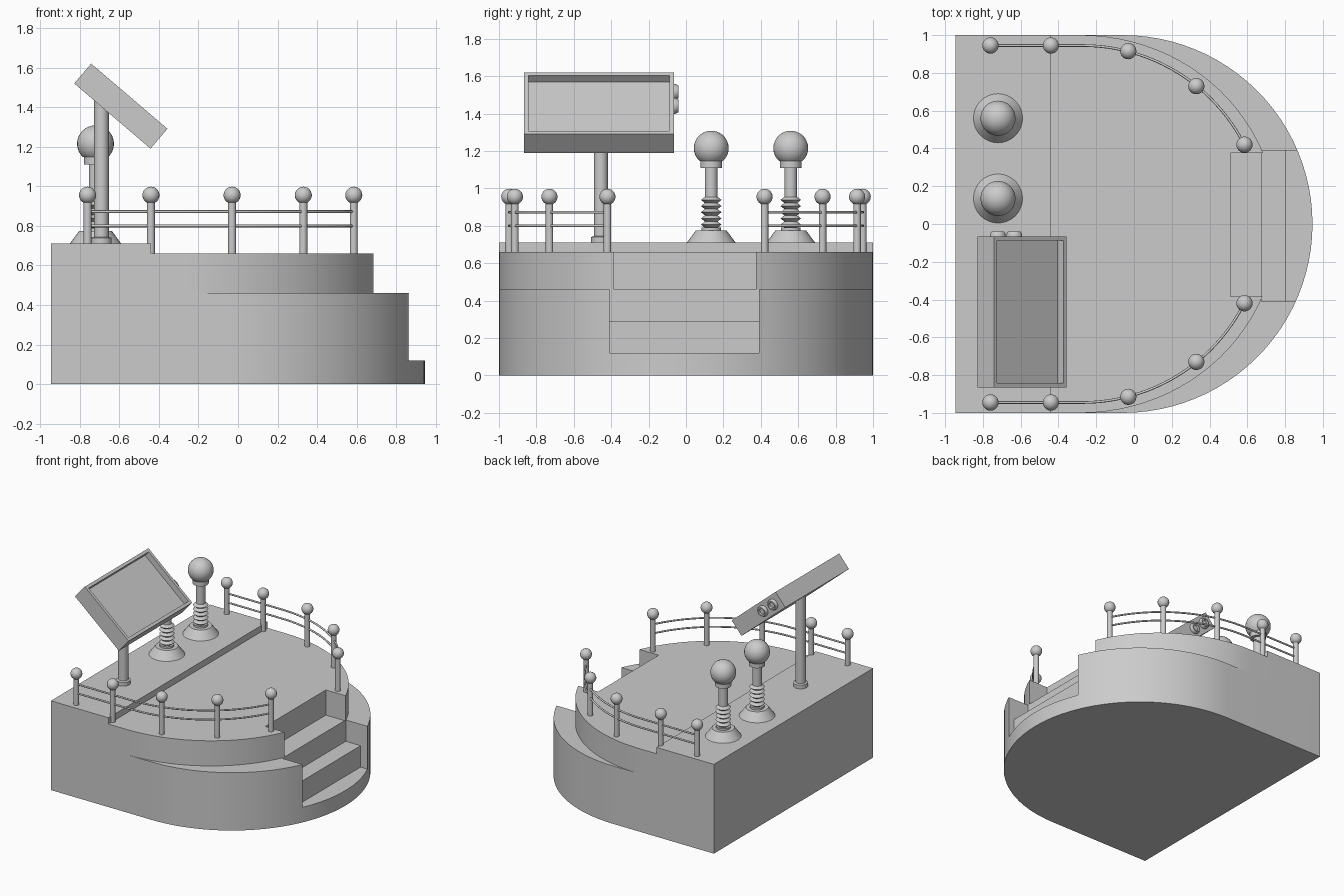
import bpy, bmesh, math
from mathutils import Vector, Matrix

if "Cube" in bpy.data.objects:
    bpy.data.objects.remove(bpy.data.objects["Cube"])

grey = bpy.data.materials.new("plain_grey")
grey.diffuse_color = (0.6, 0.6, 0.6, 1)
grey.use_nodes = True
grey.node_tree.nodes["Principled BSDF"].inputs["Base Color"].default_value = grey.diffuse_color


def finish(name, bm, angle=30):
    """Turn a bmesh into a named, coloured, smooth-by-angle object."""
    bmesh.ops.recalc_face_normals(bm, faces=bm.faces[:])
    me = bpy.data.meshes.new(name)
    bm.to_mesh(me)
    bm.free()
    me.materials.append(grey)
    ob = bpy.data.objects.new(name, me)
    bpy.context.collection.objects.link(ob)
    smooth(ob, angle)
    return ob


def smooth(ob, angle=30):
    bpy.ops.object.select_all(action='DESELECT')
    ob.select_set(True)
    bpy.context.view_layer.objects.active = ob
    bpy.ops.object.shade_smooth_by_angle(angle=math.radians(angle))


def box(name, lo, hi):
    lo, hi = Vector(lo), Vector(hi)
    bm = bmesh.new()
    size = hi - lo
    bmesh.ops.create_cube(bm, size=1, matrix=Matrix.Translation((lo + hi) / 2) @ Matrix.Diagonal((*size, 1)))
    return finish(name, bm)


def d_block(name, cx, rx, z0, z1, n=48):
    """Prism with a flat back and a half-elliptical nose."""
    pts = [(-0.945, -1)]
    for i in range(n + 1):
        a = -math.pi / 2 + math.pi * i / n
        pts.append((cx + rx * math.cos(a), math.sin(a)))
    pts.append((-0.945, 1))
    bm = bmesh.new()
    f = bm.faces.new([bm.verts.new((x, y, z0)) for x, y in pts])
    ext = bmesh.ops.extrude_face_region(bm, geom=[f], use_keep_orig=True)
    top = [v for v in ext['geom'] if isinstance(v, bmesh.types.BMVert)]
    bmesh.ops.translate(bm, verts=top, vec=(0, 0, z1 - z0))
    return finish(name, bm)


def cut(ob, lo, hi):
    """Carve a box-shaped notch out of an object."""
    cutter = box("cutter", lo, hi)
    mod = ob.modifiers.new("notch", 'BOOLEAN')
    mod.operation, mod.solver, mod.object = 'DIFFERENCE', 'EXACT', cutter
    bpy.context.view_layer.objects.active = ob
    bpy.ops.object.modifier_apply(modifier=mod.name)
    bpy.data.objects.remove(cutter)
    smooth(ob)


def lathe(name, profile, matrix, n=32, angle=30):
    """Spin a (radius, height) profile about local z."""
    bm = bmesh.new()
    verts = [bm.verts.new((r, 0, z)) for r, z in profile]
    edges = [bm.edges.new(p) for p in zip(verts, verts[1:])]
    bmesh.ops.spin(bm, geom=verts + edges, cent=(0, 0, 0), axis=(0, 0, 1),
                   angle=2 * math.pi, steps=n, use_duplicate=False)
    bmesh.ops.remove_doubles(bm, verts=bm.verts[:], dist=1e-5)
    bmesh.ops.transform(bm, matrix=matrix, verts=bm.verts[:])
    return finish(name, bm, angle)


def ball(r, z, start, n=12):
    """Profile of a ball from a start angle above its south pole to the top."""
    return [(r * math.sin(a), z - r * math.cos(a))
            for a in (start + (math.pi - start) * i / n for i in range(n + 1))]


# Lower platform with two steps carved in its nose
base = d_block("lower_platform", -0.06, 1.005, 0, 0.46)
cut(base, (0.805, -0.41, 0.12), (1.2, 0.39, 0.7))
cut(base, (0.675, -0.41, 0.29), (1.2, 0.39, 0.7))

# Upper platform with the top step, and the raised back floor
deck = d_block("upper_platform", -0.28, 1.04, 0.46, 0.66)
cut(deck, (0.51, -0.385, 0.4), (1.2, 0.375, 0.9))
box("raised_floor", (-0.945, -1, 0.66), (-0.44, 1, 0.71))

# Railings on both sides
posts = [(-0.76, 0.945), (-0.44, 0.945), (-0.03, 0.915), (0.33, 0.73), (0.585, 0.42)]
end = math.acos(0.42 / 0.945)
path = [(-0.76, 0.945), (-0.44, 0.945)]
path += [(-0.275 + 0.958 * math.sin(end * i / 24), 0.945 * math.cos(end * i / 24)) for i in range(25)]
for side, label in ((1, "left"), (-1, "right")):
    for i, (x, y) in enumerate(posts):
        lathe(f"{label}_rail_post_{i + 1}",
              [(0, 0.66), (0.02, 0.66), (0.02, 0.92)] + ball(0.043, 0.955, 0.5),
              Matrix.Translation((x, side * y, 0)), 20)
    for z, level in ((0.80, "lower"), (0.872, "upper")):
        cu = bpy.data.curves.new("rail", 'CURVE')
        cu.dimensions, cu.bevel_depth, cu.bevel_resolution = '3D', 0.007, 2
        sp = cu.splines.new('POLY')
        sp.points.add(len(path) - 1)
        for p, (x, y) in zip(sp.points, path):
            p.co = (x, side * y, z, 1)
        cu.materials.append(grey)
        ob = bpy.data.objects.new(f"{label}_{level}_rail", cu)
        bpy.context.collection.objects.link(ob)

# Two spring-loaded levers with ball tops
lever = [(0, 0.71), (0.13, 0.71), (0.082, 0.775), (0.052, 0.775), (0.052, 0.79)]
for i in range(5):
    z = 0.79 + i * 0.033
    lever += [(0.034, z), (0.055, z + 0.0165)]
lever += [(0.034, 0.955), (0.034, 1.11), (0.058, 1.11), (0.058, 1.155)]
lever += ball(0.093, 1.215, 0.75, 16)
for i, y in enumerate((0.56, 0.135)):
    lathe(f"spring_lever_{i + 1}", lever, Matrix.Translation((-0.72, y, 0)))

# Screen pole with foot collar
lathe("screen_pole", [(0, 0.71), (0.052, 0.71), (0.052, 0.74), (0.037, 0.745), (0.037, 1.45), (0, 1.45)],
      Matrix.Translation((-0.69, -0.455, 0)))

# Tilted screen box with a recessed face
tilt = Matrix.Translation((-0.592, -0.465, 1.405)) @ Matrix.Rotation(math.radians(40.5), 4, 'Y')
bm = bmesh.new()
bmesh.ops.create_cube(bm, size=1, matrix=Matrix.Diagonal((0.507, 0.80, 0.132, 1)))
face = [f for f in bm.faces if f.normal.z > 0.9]
bmesh.ops.inset_region(bm, faces=face, thickness=0.033)
inner = bmesh.ops.extrude_face_region(bm, geom=face)
bmesh.ops.delete(bm, geom=face, context='FACES')
bmesh.ops.translate(bm, vec=(0, 0, -0.047),
                    verts=[v for v in inner['geom'] if isinstance(v, bmesh.types.BMVert)])
bmesh.ops.transform(bm, matrix=tilt, verts=bm.verts[:])
finish("screen_box", bm)

# Two knobs on the end of the screen box
knob = [(0.042, 0), (0.042, 0.01), (0.034, 0.024), (0.024, 0.024), (0.02, 0.012), (0, 0.012)]
for i, x in enumerate((-0.17, -0.055)):
    lathe(f"screen_knob_{i + 1}", knob,
          tilt @ Matrix.Translation((x, 0.4, 0)) @ Matrix.Rotation(-math.pi / 2, 4, 'X'), 24)
